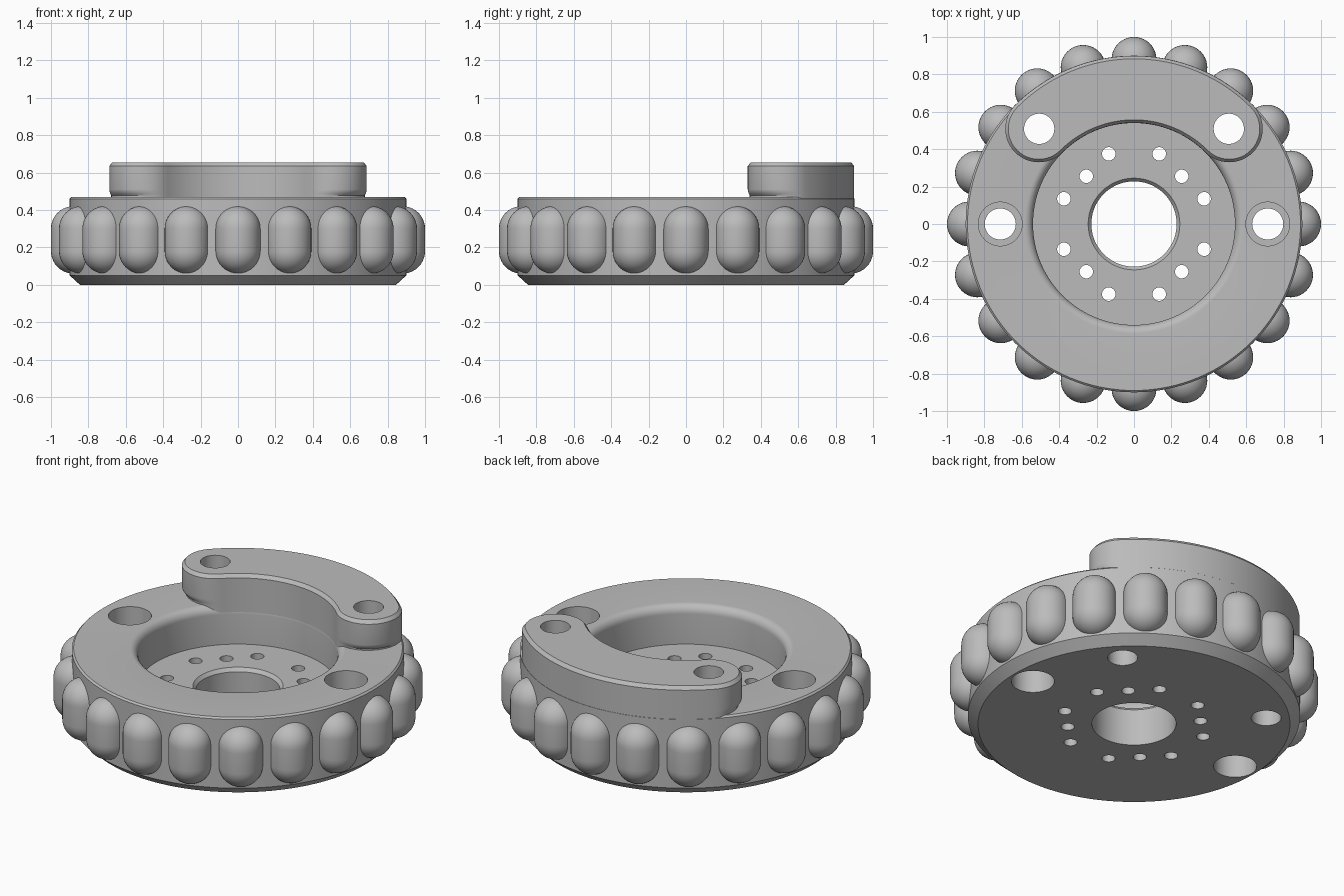
import bpy, bmesh
from math import sin, cos, pi, radians
from mathutils import Matrix, Vector

cube = bpy.data.objects.get("Cube")
if cube:
    bpy.data.objects.remove(cube)

grey = bpy.data.materials.new("machined grey")
grey.use_nodes = True
grey.diffuse_color = (0.5, 0.5, 0.5, 1)
grey.node_tree.nodes["Principled BSDF"].inputs["Base Color"].default_value = (0.5, 0.5, 0.5, 1)


def make_object(name, bm):
    bmesh.ops.recalc_face_normals(bm, faces=bm.faces)
    mesh = bpy.data.meshes.new(name)
    bm.to_mesh(mesh)
    bm.free()
    mesh.materials.append(grey)
    obj = bpy.data.objects.new(name, mesh)
    bpy.context.collection.objects.link(obj)
    return obj


def bridge(bm, rings, closed=False):
    """Join successive rings of vertices with quads."""
    pairs = list(zip(rings, rings[1:]))
    if closed:
        pairs.append((rings[-1], rings[0]))
    for a, b in pairs:
        n = len(a)
        for i in range(n):
            j = (i + 1) % n
            bm.faces.new((a[i], a[j], b[j], b[i]))


def lathe(bm, profile, segments, closed=True, centre=(0, 0)):
    rings = [[bm.verts.new((centre[0] + r * cos(2 * pi * i / segments),
                            centre[1] + r * sin(2 * pi * i / segments), z))
              for i in range(segments)] for r, z in profile]
    bridge(bm, rings, closed)
    if not closed:
        bm.faces.new(rings[0])
        bm.faces.new(rings[-1])


def cut(obj, cutter):
    """Apply a boolean difference and discard the cutter."""
    mod = obj.modifiers.new("cut", 'BOOLEAN')
    mod.operation, mod.solver, mod.object = 'DIFFERENCE', 'EXACT', cutter
    deps = bpy.context.evaluated_depsgraph_get()
    mesh = bpy.data.meshes.new_from_object(obj.evaluated_get(deps))
    obj.modifiers.clear()
    obj.data = mesh


def smooth(obj):
    bpy.ops.object.select_all(action='DESELECT')
    obj.select_set(True)
    bpy.context.view_layer.objects.active = obj
    bpy.ops.object.shade_smooth_by_angle(angle=radians(28))


# Dished wheel body with a rounded recess lip
lip = [(0.585 - 0.045 * cos(a * pi / 16), 0.42 + 0.05 * sin(a * pi / 16)) for a in range(9)]
profile = [(0.228, 0), (0.228, 0.22), (0.245, 0.24), (0.54, 0.24)] + lip + [
    (0.89, 0.47), (0.9, 0.46), (0.9, 0.05), (0.845, 0)]
bm = bmesh.new()
lathe(bm, profile, 128)
body = make_object("wheel_body", bm)

# Crescent counterweight: an arc-shaped slot outline with rounded ends
MID, ARC = 0.72, 48


def crescent(bm, z, half_width, end_trim=0.0):
    points = []

    def cap(angle, side):
        radial = Vector((cos(angle), sin(angle), 0))
        tangent = Vector((-sin(angle), cos(angle), 0)) * side
        centre = radial * MID + Vector((0, 0, z))
        for k in range(1, 24):
            t = pi * k / 24
            points.append(centre + radial * half_width * cos(t) * side * -1 * -side
                          + tangent * (half_width - end_trim) * sin(t))

    for k in range(ARC + 1):
        a = pi / 4 + pi / 2 * k / ARC
        points.append(Vector((cos(a), sin(a), 0)) * (MID + half_width) + Vector((0, 0, z)))
    cap(3 * pi / 4, 1)
    for k in range(ARC + 1):
        a = 3 * pi / 4 - pi / 2 * k / ARC
        points.append(Vector((cos(a), sin(a), 0)) * (MID - half_width) + Vector((0, 0, z)))
    start = len(points)
    cap(pi / 4, -1)
    points[start:] = reversed(points[start:])
    return [bm.verts.new(p) for p in points]


bm = bmesh.new()
rings = [crescent(bm, z, w, trim) for z, w, trim in (
    (0.425, 0.179, 0.02), (0.478, 0.179, 0.02), (0.486, 0.179, 0.012),
    (0.498, 0.179, 0.003), (0.51, 0.179, 0), (0.635, 0.179, 0), (0.655, 0.163, 0))]
bridge(bm, rings)
bm.faces.new(rings[0])
bm.faces.new(rings[-1])
weight = make_object("counterweight", bm)

# Round holes: bolt circle, counterweight pins and stepped side holes
bm = bmesh.new()
for sx in (-1, 1):
    for sy in (-1, 1):
        for x, y in ((0.135, 0.375), (0.255, 0.255), (0.375, 0.135)):
            lathe(bm, [(0.036, -0.1), (0.036, 0.35)], 32, False, (sx * x, sy * y))
    lathe(bm, [(0.117, -0.1), (0.117, 0.19), (0.083, 0.19), (0.083, 0.27),
               (0.117, 0.27), (0.117, 0.6)], 48, False, (sx * 0.715, 0))
    lathe(bm, [(0.081, -0.1), (0.081, 0.8)], 48, False, (sx * 0.507, 0.509))
holes = make_object("hole_cutter", bm)
cut(body, holes)
cut(weight, holes)

# Ring of twenty domed grip lobes, trimmed inside the body wall
bm = bmesh.new()
dome = [pi / 2 * k / 10 for k in range(10)]
lobe = ([(0.12 * cos(a), 0.18 - 0.12 * sin(a)) for a in reversed(dome)]
        + [(0.12 * cos(a), 0.30 + 0.12 * sin(a)) for a in dome])
lobe = [(0.004, 0.06)] + lobe + [(0.004, 0.42)]
for i in range(20):
    a = 2 * pi * i / 20
    lathe(bm, lobe, 40, False, (0.88 * cos(a), 0.88 * sin(a)))
lobes = make_object("grip_lobes", bm)
bm = bmesh.new()
lathe(bm, [(0.865, -0.1), (0.865, 0.6)], 128, False)
core = make_object("core_cutter", bm)
cut(lobes, core)

for cutter in (holes, core):
    bpy.data.objects.remove(cutter)
for obj in (body, weight, lobes):
    smooth(obj)
